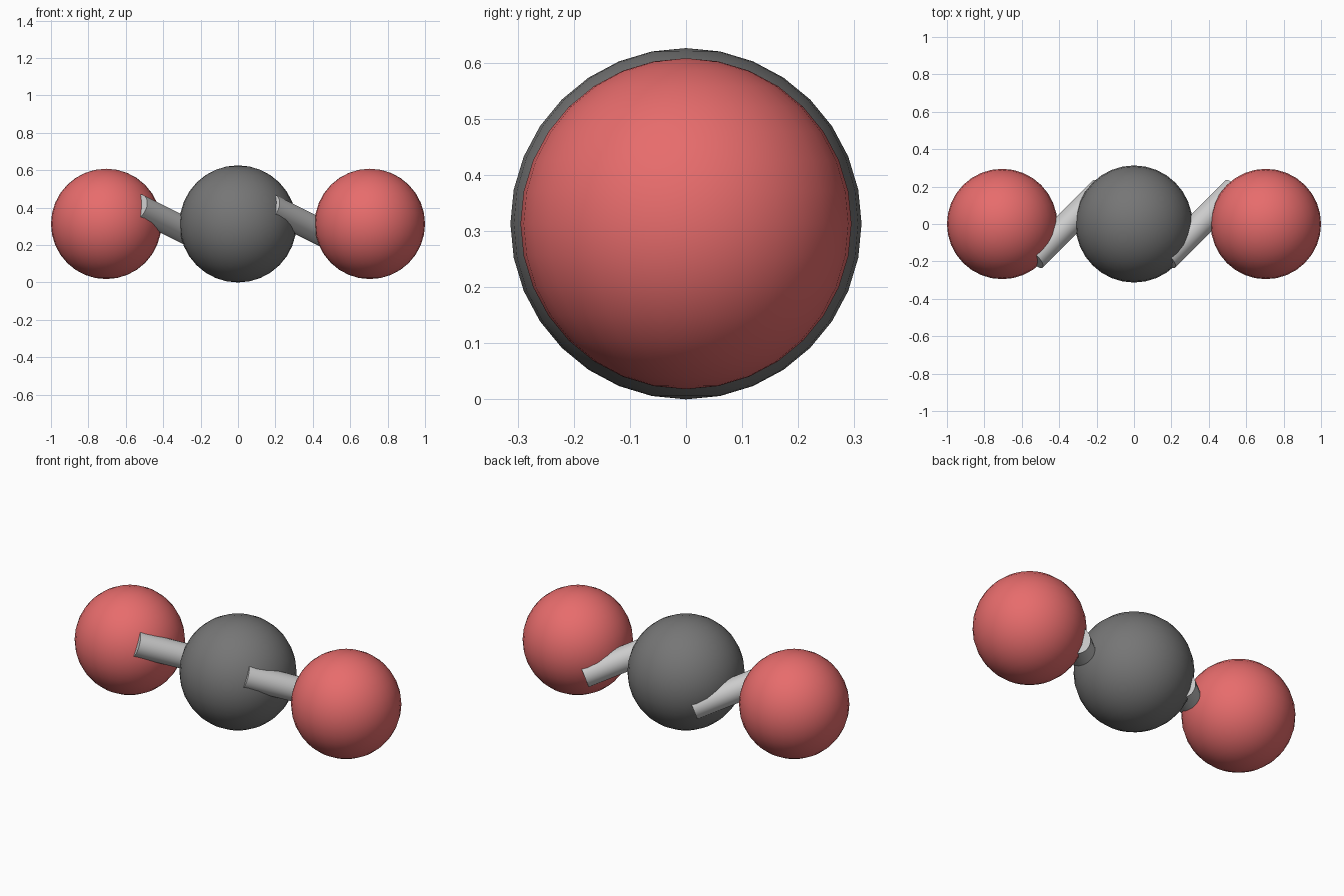
import bpy
from mathutils import Vector

cube = bpy.data.objects.get("Cube")
if cube:
    bpy.data.objects.remove(cube, do_unlink=True)

MID_Z = 0.313


def make_material(name, color):
    mat = bpy.data.materials.new(name)
    mat.use_nodes = True
    mat.diffuse_color = (*color, 1)
    mat.node_tree.nodes["Principled BSDF"].inputs["Base Color"].default_value = (*color, 1)
    return mat


red = make_material("soft red", (0.8, 0.15, 0.15))
dark_grey = make_material("dark grey", (0.18, 0.18, 0.18))
light_grey = make_material("light grey", (0.6, 0.6, 0.6))


def finish(name, mat):
    obj = bpy.context.object
    obj.name = name
    obj.data.materials.append(mat)
    bpy.ops.object.shade_smooth_by_angle()


def ball(name, x, radius, mat):
    bpy.ops.mesh.primitive_uv_sphere_add(
        segments=32, ring_count=16, radius=radius, location=(x, 0, MID_Z))
    finish(name, mat)


def rod(name, x):
    # Slanted rod whose capped ends just break through the balls
    slant = Vector((1, 1, -0.5)).to_track_quat('Z', 'Y')
    bpy.ops.mesh.primitive_cylinder_add(
        vertices=32, radius=0.07, depth=0.55,
        location=(x, 0, MID_Z), rotation=slant.to_euler())
    finish(name, light_grey)


# Large ball in the middle
ball("center_ball", 0, MID_Z, dark_grey)

# Matching outer balls and connecting rods
for side, sign in (("left", 1), ("right", -1)):
    ball(side + "_ball", sign * 0.705, 0.295, red)
    rod(side + "_rod", sign * 0.354)
